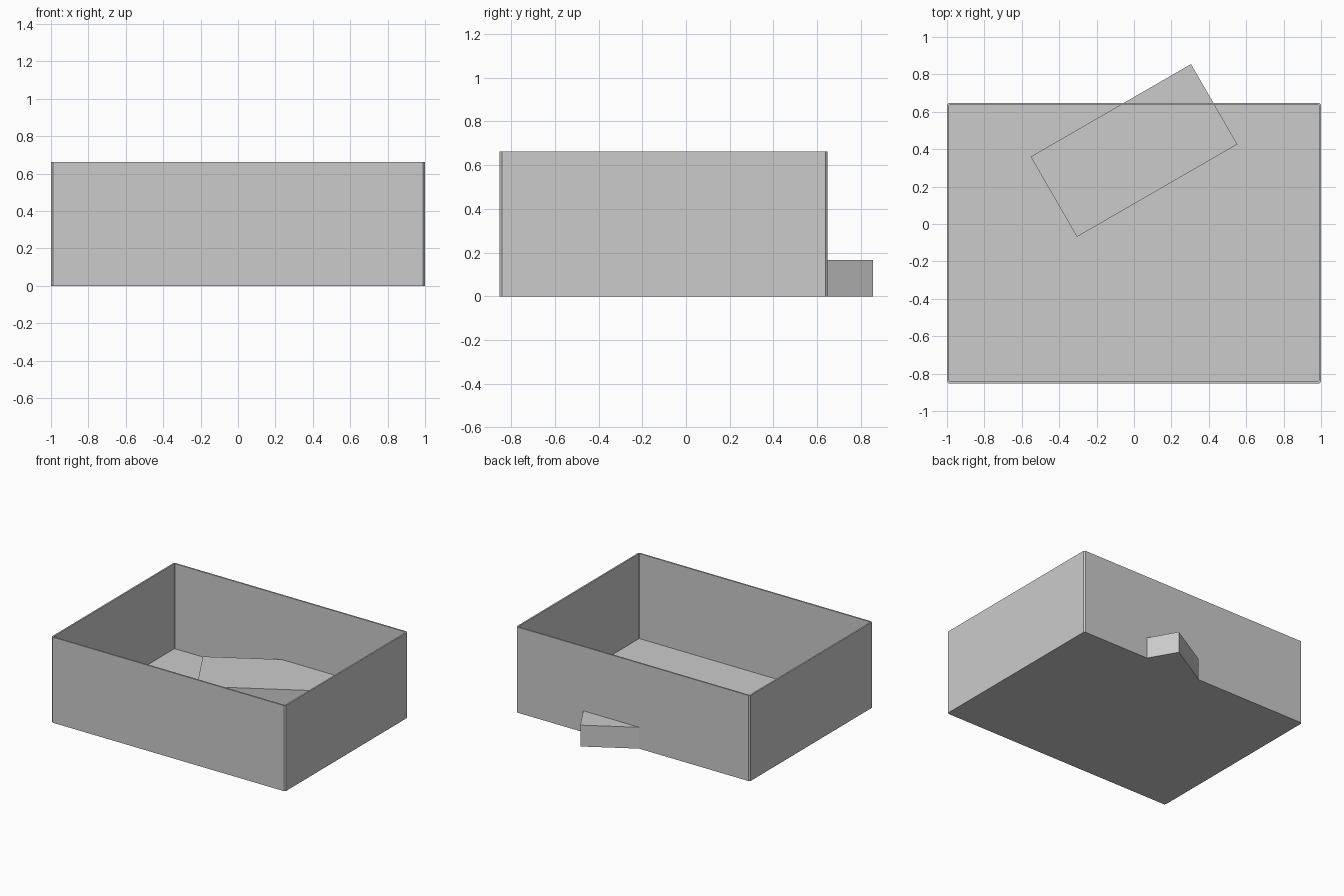
import bpy, bmesh
from math import radians
from mathutils import Matrix

cube = bpy.data.objects.get("Cube")
if cube:
    bpy.data.objects.remove(cube, do_unlink=True)

GREY = (0.6, 0.6, 0.6, 1.0)
grey = bpy.data.materials.new("plain grey")
grey.use_nodes = True
grey.diffuse_color = GREY
grey.node_tree.nodes["Principled BSDF"].inputs["Base Color"].default_value = GREY


def cuboid(size):
    """Return a bmesh cuboid standing on z = 0."""
    bm = bmesh.new()
    bmesh.ops.create_cube(bm, size=1)
    bmesh.ops.translate(bm, verts=bm.verts, vec=(0, 0, 0.5))
    bmesh.ops.scale(bm, verts=bm.verts, vec=size)
    return bm


def finish(bm, name, location, angle=0):
    bmesh.ops.recalc_face_normals(bm, faces=bm.faces)
    mesh = bpy.data.meshes.new(name)
    bm.to_mesh(mesh)
    bm.free()
    mesh.materials.append(grey)
    obj = bpy.data.objects.new(name, mesh)
    obj.matrix_world = Matrix.Translation(location) @ Matrix.Rotation(angle, 4, "Z")
    bpy.context.collection.objects.link(obj)


# Open tray: thin walls, thin floor, slightly chamfered upright corners
HEIGHT, WALL, FLOOR = 0.661, 0.013, 0.004
bm = cuboid((2.0, 1.5, HEIGHT))
uprights = [e for e in bm.edges
            if abs(e.verts[0].co.z - e.verts[1].co.z) > HEIGHT / 2]
bmesh.ops.bevel(bm, geom=uprights, offset=0.01, segments=1, affect="EDGES")
bm.normal_update()
top = max(bm.faces, key=lambda f: f.calc_center_median().z)
bmesh.ops.inset_region(bm, faces=[top], thickness=WALL)
inner = bmesh.ops.extrude_discrete_faces(bm, faces=[top])["faces"][0]
bmesh.ops.translate(bm, verts=inner.verts, vec=(0, 0, FLOOR - HEIGHT))
finish(bm, "open_tray", (0, -0.102, 0))

# Turned block that passes through the back wall
bm = cuboid((0.99, 0.495, 0.165))
finish(bm, "turned_block", (0, 0.393, 0), radians(30))
